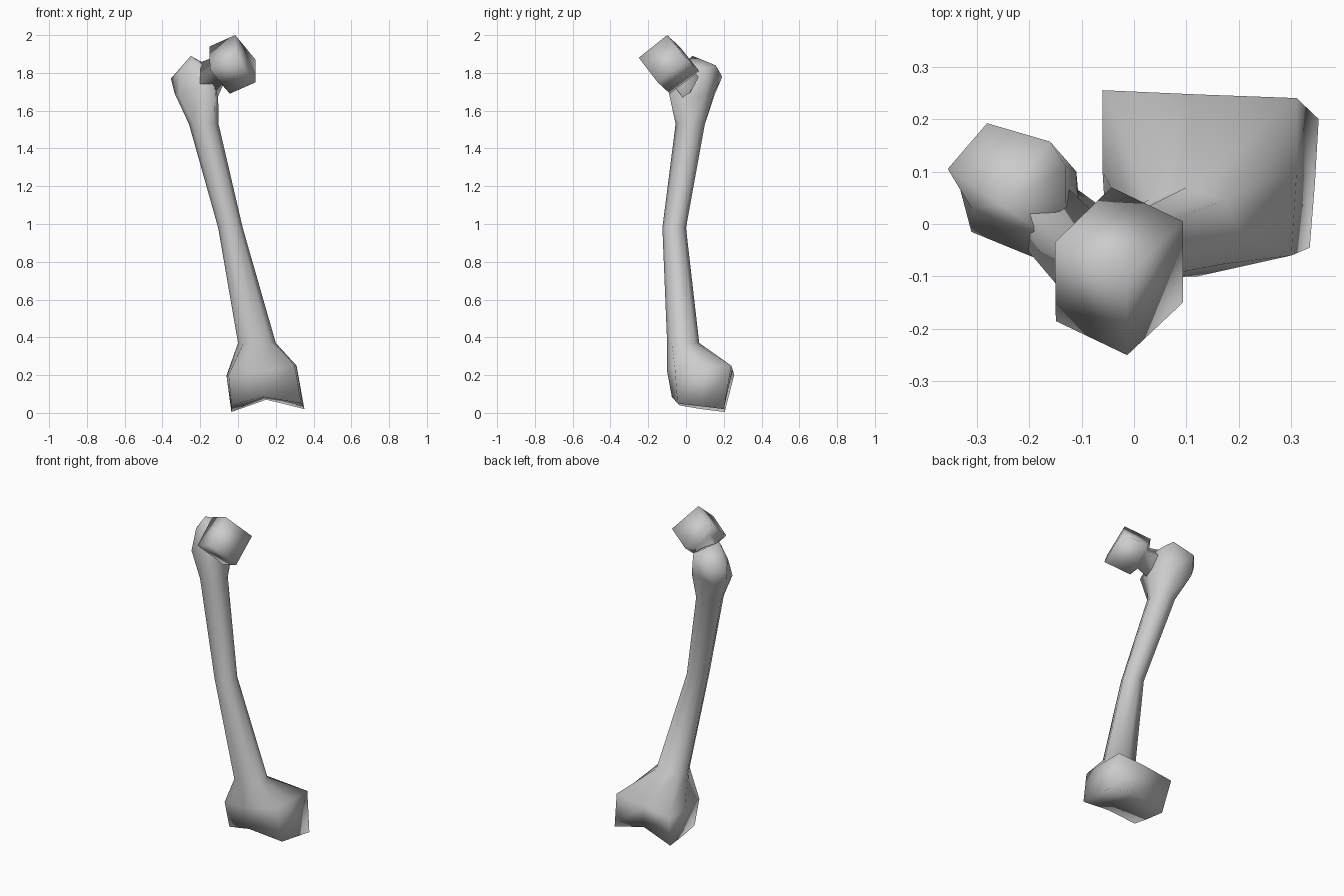
import bpy, bmesh
from mathutils import Vector

if "Cube" in bpy.data.objects:
    bpy.data.objects.remove(bpy.data.objects["Cube"])


def loft(name, rings, start_faces, end_faces, tip=None):
    """Skin equal-length rings; end faces are index lists into the end rings."""
    bm = bmesh.new()
    vs = [[bm.verts.new(p) for p in r] for r in rings]
    n = len(vs[0])
    for a, b in zip(vs, vs[1:]):
        for i in range(n):
            j = (i + 1) % n
            bm.faces.new((a[i], a[j], b[j], b[i]))
    for f in start_faces:
        bm.faces.new([vs[0][i] for i in f])
    for f in end_faces:
        bm.faces.new([vs[-1][i] for i in f])
    if tip:
        t = bm.verts.new(tip)
        for i in range(n):
            bm.faces.new((vs[-1][i], vs[-1][(i + 1) % n], t))
    bmesh.ops.recalc_face_normals(bm, faces=bm.faces)
    me = bpy.data.meshes.new(name)
    bm.to_mesh(me)
    bm.free()
    for p in me.polygons:
        p.use_smooth = True
    ob = bpy.data.objects.new(name, me)
    bpy.context.collection.objects.link(ob)
    return ob


def ring(x0, x1, y0, y1, z, k=0.72):
    """Eight-sided shaft section, starting front-left, going right."""
    cx, cy, hx, hy = (x0 + x1) / 2, (y0 + y1) / 2, (x1 - x0) / 2, (y1 - y0) / 2
    dirs = [(-k, -k), (0, -1), (k, -k), (1, 0), (k, k), (0, 1), (-k, k), (-1, 0)]
    return [(cx + hx * a, cy + hy * b, z) for a, b in dirs]


# Knee end: notched underside, then the widest section
knee_bottom = [(-.035, -.035, .04), (.13, -.075, .085), (.335, -.045, .05), (.345, .08, .035),
               (.352, .2, .02), (.15, .2, .07), (-.035, .205, .005), (-.035, .08, .02)]
knee_wide = [(-.05, -.06, .20), (.12, -.10, .22), (.30, -.06, .25), (.31, .1, .25),
             (.31, .24, .25), (.12, .247, .23), (-.06, .255, .20), (-.06, .1, .19)]

# Shaft sections
shaft = [ring(0, .20, -.10, .07, .37), ring(-.105, .025, -.125, 0, .98),
         ring(-.26, -.103, -.055, .10, 1.53)]

# Hip end: flare and the outer knob
flare = [(-.31, -.015, 1.68), (-.2, -.06, 1.72), (-.12, -.09, 1.69), (-.105, 0, 1.67),
         (-.11, .10, 1.68), (-.2, .15, 1.70), (-.3, .15, 1.68), (-.335, .08, 1.69)]
knob = [(-.31, .03, 1.80), (-.24, 0, 1.86), (-.17, -.02, 1.83), (-.13, .04, 1.82),
        (-.13, .11, 1.82), (-.16, .157, 1.84), (-.28, .192, 1.78), (-.355, .105, 1.77)]

loft("bone_shaft", [knee_bottom, knee_wide] + shaft + [flare, knob],
     [(7, 0, 1, 5, 6), (1, 2, 3, 4, 5)], [], tip=(-.25, .035, 1.89))

# Ball-joint head (a tilted block) with its neck running into the shaft
outer = [Vector(p) for p in [(-.015, -.10, 2), (-.013, -.25, 1.88),
                             (.093, -.15, 1.75), (.093, .005, 1.87)]]
inner = [p - Vector((.136, -.065, .06)) for p in outer]
mid = sum(inner, Vector()) / 4
neck_end = [mid + (p - mid) * .58 - Vector((.015, -.01, .01)) for p in inner]
neck_root = [(-.24, .06, 1.84), (-.22, -.03, 1.72), (-.13, .02, 1.62), (-.16, .1, 1.76)]
loft("head_and_neck", [neck_root, neck_end, inner, outer], [(0, 1, 2, 3)], [(0, 1, 2, 3)])
